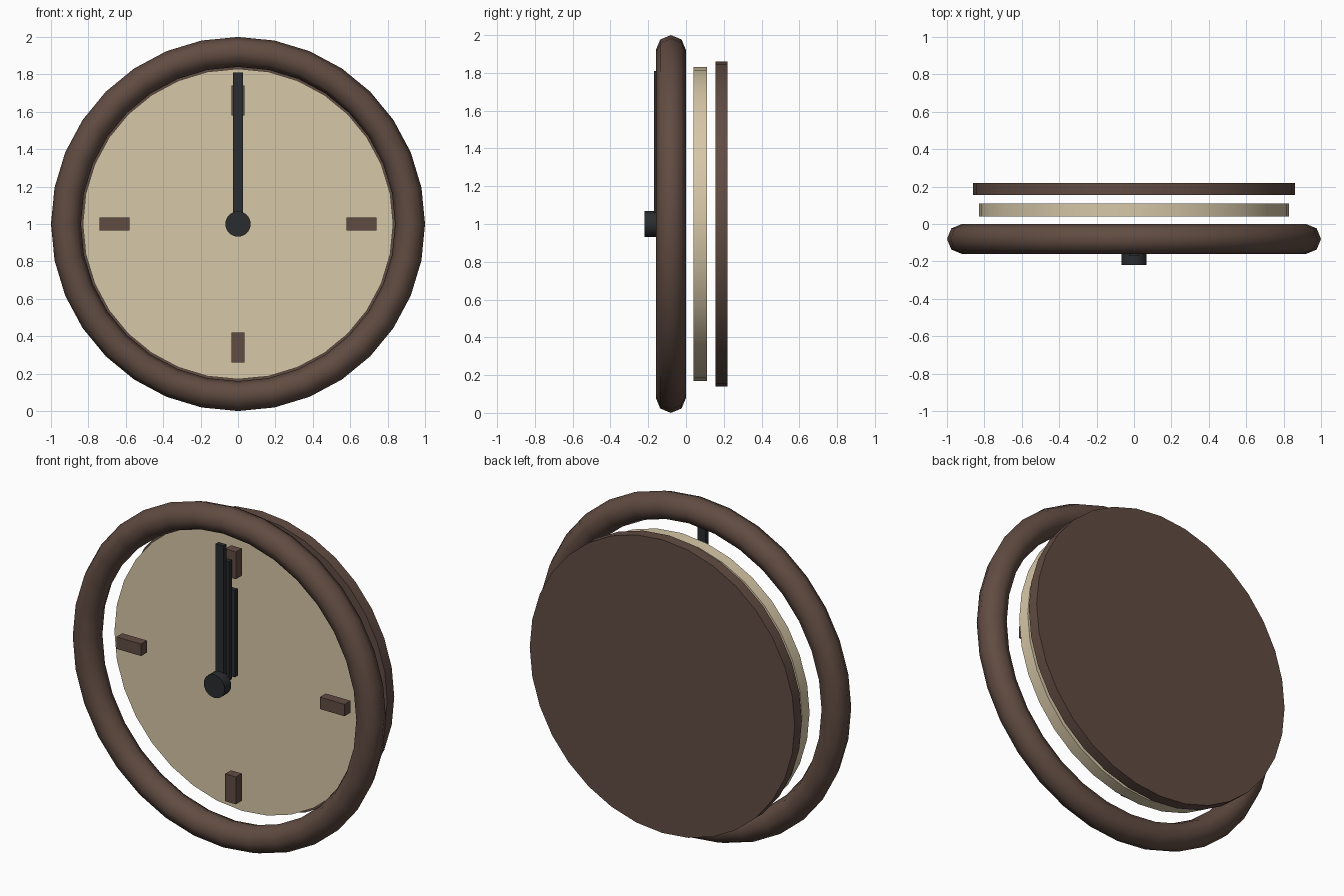
import bpy
from math import pi, radians, sin, cos
from mathutils import Matrix

cube = bpy.data.objects.get("Cube")
if cube:
    bpy.data.objects.remove(cube, do_unlink=True)


def material(name, rgb):
    # sRGB 0-255 to linear
    col = [((c / 255 + 0.055) / 1.055) ** 2.4 for c in rgb] + [1]
    m = bpy.data.materials.new(name)
    m.use_nodes = True
    m.diffuse_color = col
    bsdf = m.node_tree.nodes["Principled BSDF"]
    bsdf.inputs["Base Color"].default_value = col
    bsdf.inputs["Roughness"].default_value = 0.8
    return m


wood = material("dark_brown_wood", (97, 76, 66))
cream = material("cream_face", (214, 199, 167))
black = material("black_metal", (42, 44, 46))

CENTRE_Z = 1.0


def finish(name, mat, smooth=True):
    ob = bpy.context.object
    ob.name = ob.data.name = name
    ob.data.materials.append(mat)
    bpy.ops.object.transform_apply(location=False, rotation=True, scale=True)
    if smooth:
        bpy.ops.object.shade_smooth_by_angle(angle=radians(50))
    return ob


def disc(name, radius, y0, y1, sides, mat):
    bpy.ops.mesh.primitive_cylinder_add(
        vertices=sides, radius=radius, depth=y1 - y0,
        location=(0, (y0 + y1) / 2, CENTRE_Z), rotation=(pi / 2, 0, 0))
    return finish(name, mat)


def bar(name, x, z, width, height, y0, y1, mat):
    bpy.ops.mesh.primitive_cube_add(size=1, location=(x, (y0 + y1) / 2, z))
    bpy.context.object.scale = (width, y1 - y0, height)
    return finish(name, mat, smooth=False)


# Round rim
bpy.ops.mesh.primitive_torus_add(
    major_segments=32, minor_segments=8, major_radius=0.92, minor_radius=0.08,
    location=(0, -0.08, CENTRE_Z), rotation=(pi / 2, 0, 0))
finish("rim", wood)

# Dial and back plate, spaced apart behind the rim
disc("dial", 0.83, 0.04, 0.11, 32, cream)
disc("back_plate", 0.86, 0.155, 0.22, 32, wood)

# Quarter-hour markers
for name, turn in (("right", 0), ("top", 1), ("left", 2), ("bottom", 3)):
    a = turn * pi / 2
    upright = turn % 2 == 1
    bar("marker_" + name, 0.66 * cos(a), CENTRE_Z + 0.66 * sin(a),
        0.07 if upright else 0.16, 0.16 if upright else 0.07,
        -0.07, -0.015, wood)

# Three stacked hands, all pointing up
for name, length, width, front in (("hour_hand", 0.51, 0.05, -0.065),
                                   ("minute_hand", 0.70, 0.05, -0.12),
                                   ("second_hand", 0.81, 0.052, -0.17)):
    bar(name, 0, CENTRE_Z + length / 2, width, length, front, front + 0.027, black)

# Centre cap
disc("centre_cap", 0.068, -0.22, -0.16, 20, black)
